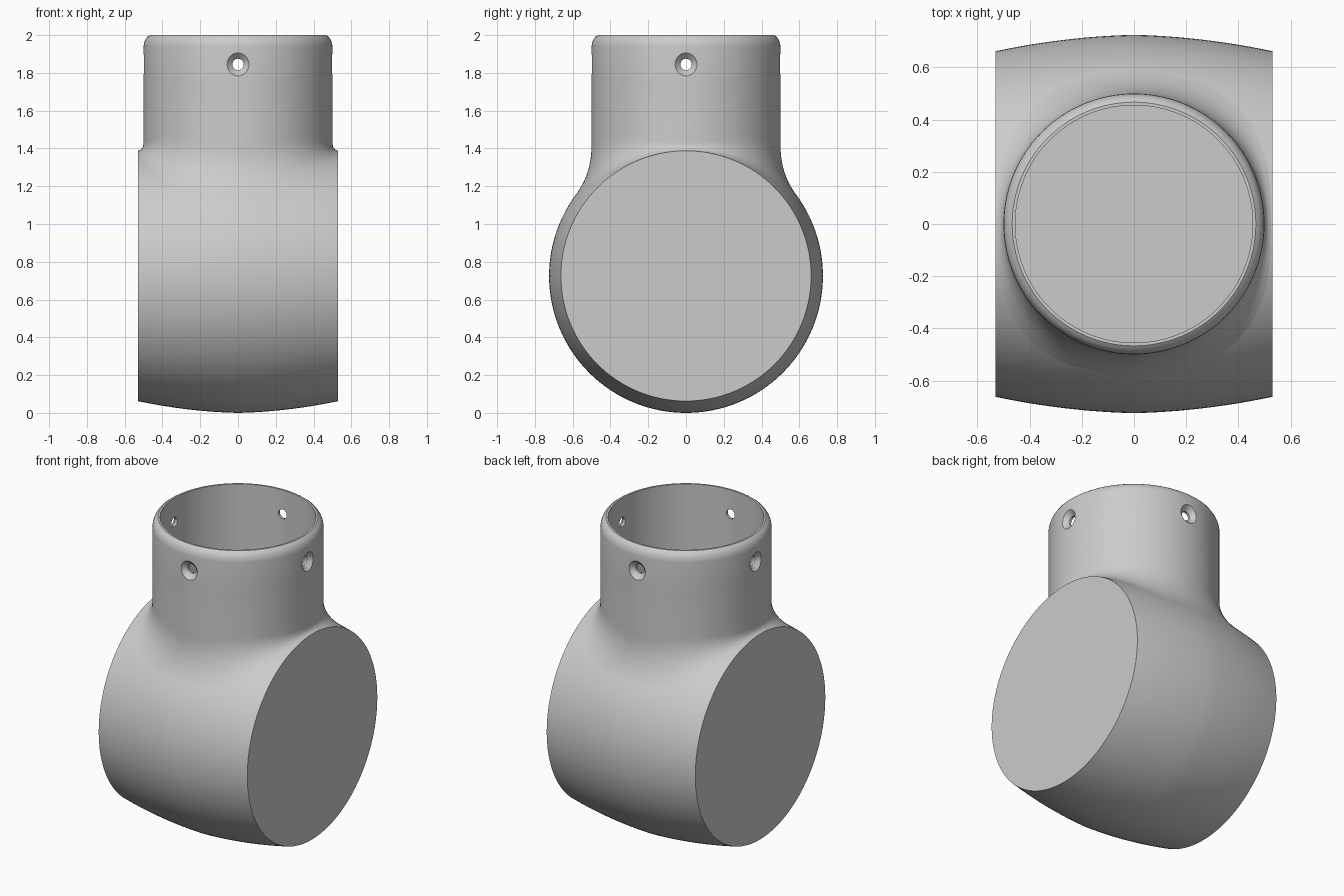
import bpy, bmesh, math
from mathutils import Vector

if "Cube" in bpy.data.objects:
    bpy.data.objects.remove(bpy.data.objects["Cube"])

SEG = 128
CZ, R_MID, R_END, HALF = 0.725, 0.725, 0.6625, 0.53   # barrel body
NECK, BORE, FLOOR = 0.5, 0.455, 1.45                  # socket neck

grey = bpy.data.materials.new("plain grey")
grey.diffuse_color = (0.6, 0.6, 0.6, 1)
grey.use_nodes = True
grey.node_tree.nodes["Principled BSDF"].inputs["Base Color"].default_value = grey.diffuse_color


def loft(name, loops):
    """Skin a list of closed loops and cap both ends."""
    bm = bmesh.new()
    rings = [[bm.verts.new(p) for p in loop] for loop in loops]
    n = len(rings[0])
    for a, b in zip(rings, rings[1:]):
        for i in range(n):
            j = (i + 1) % n
            bm.faces.new((a[i], a[j], b[j], b[i]))
    bm.faces.new(rings[0][::-1])
    bm.faces.new(rings[-1])
    bmesh.ops.recalc_face_normals(bm, faces=bm.faces)
    mesh = bpy.data.meshes.new(name)
    bm.to_mesh(mesh)
    bm.free()
    mesh.materials.append(grey)
    ob = bpy.data.objects.new(name, mesh)
    bpy.context.collection.objects.link(ob)
    return ob


def smooth(ob, angle):
    bpy.ops.object.select_all(action='DESELECT')
    ob.select_set(True)
    bpy.context.view_layer.objects.active = ob
    bpy.ops.object.shade_smooth_by_angle(angle=math.radians(angle))


def angles(n):
    return [2 * math.pi * i / n for i in range(n)]


def barrel_radius(x):
    t = min(abs(x) / HALF, 1)
    return R_MID - (R_MID - R_END) * (0.2 * t + 0.8 * t * t)


# Barrel body: crowned cylinder along x with flat ends
xs = [HALF * (i / 12 - 1) for i in range(25)]
body = loft("barrel_body", [
    [(x, barrel_radius(x) * math.cos(a), CZ + barrel_radius(x) * math.sin(a))
     for a in angles(SEG)] for x in xs])
smooth(body, 30)


# Socket neck: tube whose foot flares tangentially into the barrel
def body_top(r, a):
    x, y = r * math.cos(a), r * math.sin(a)
    return CZ + math.sqrt(max(barrel_radius(x) ** 2 - y * y, 0))


def neck_profile(a):
    s, d = math.sin(a) ** 2, math.sin(2 * a) ** 2
    w = 0.029 + 0.055 * s + 0.05 * d
    foot_r = NECK + w
    foot_z = body_top(foot_r, a)
    slope = (body_top(foot_r - 0.01, a) - foot_z) / 0.01
    corner_z = foot_z + slope * w
    top_z = corner_z + 0.04 + 0.11 * s + 0.03 * d
    pts = [(0.42, 1.0), (foot_r, foot_z - 0.002)]
    for i in range(1, 11):
        t = i / 10
        pts.append(((1 - t) ** 2 * foot_r + (1 - (1 - t) ** 2) * NECK,
                    (1 - t) ** 2 * foot_z + 2 * t * (1 - t) * corner_z + t * t * top_z))
    pts += [(NECK, 1.75), (NECK, 1.94), (0.498, 1.957), (0.491, 1.975),
            (0.481, 1.99), (0.467, 2.0), (BORE, 2.0), (BORE, 1.7), (BORE, FLOOR)]
    return pts


columns = [(a, neck_profile(a)) for a in angles(SEG)]
neck = loft("socket_neck", [
    [(p[k][0] * math.cos(a), p[k][0] * math.sin(a), p[k][1]) for a, p in columns]
    for k in range(len(columns[0][1]))])

# Four countersunk screw holes through the neck wall
for q in range(4):
    ang = q * math.pi / 2
    out = Vector((math.cos(ang), math.sin(ang), 0))
    side = Vector((-math.sin(ang), math.cos(ang), 0))
    cutter = loft("screw_hole_cutter", [
        [out * dist + side * (r * math.cos(a)) + Vector((0, 0, 1.845 + r * math.sin(a)))
         for a in angles(32)]
        for r, dist in ((0.03, 0.38), (0.03, 0.47), (0.06, 0.499), (0.082, 0.52))])
    cutter.hide_render = True
    mod = neck.modifiers.new("screw_hole", 'BOOLEAN')
    mod.operation, mod.solver, mod.object = 'DIFFERENCE', 'EXACT', cutter
    bpy.context.view_layer.objects.active = neck
    bpy.ops.object.modifier_apply(modifier=mod.name)
    bpy.data.objects.remove(cutter)
smooth(neck, 32)
